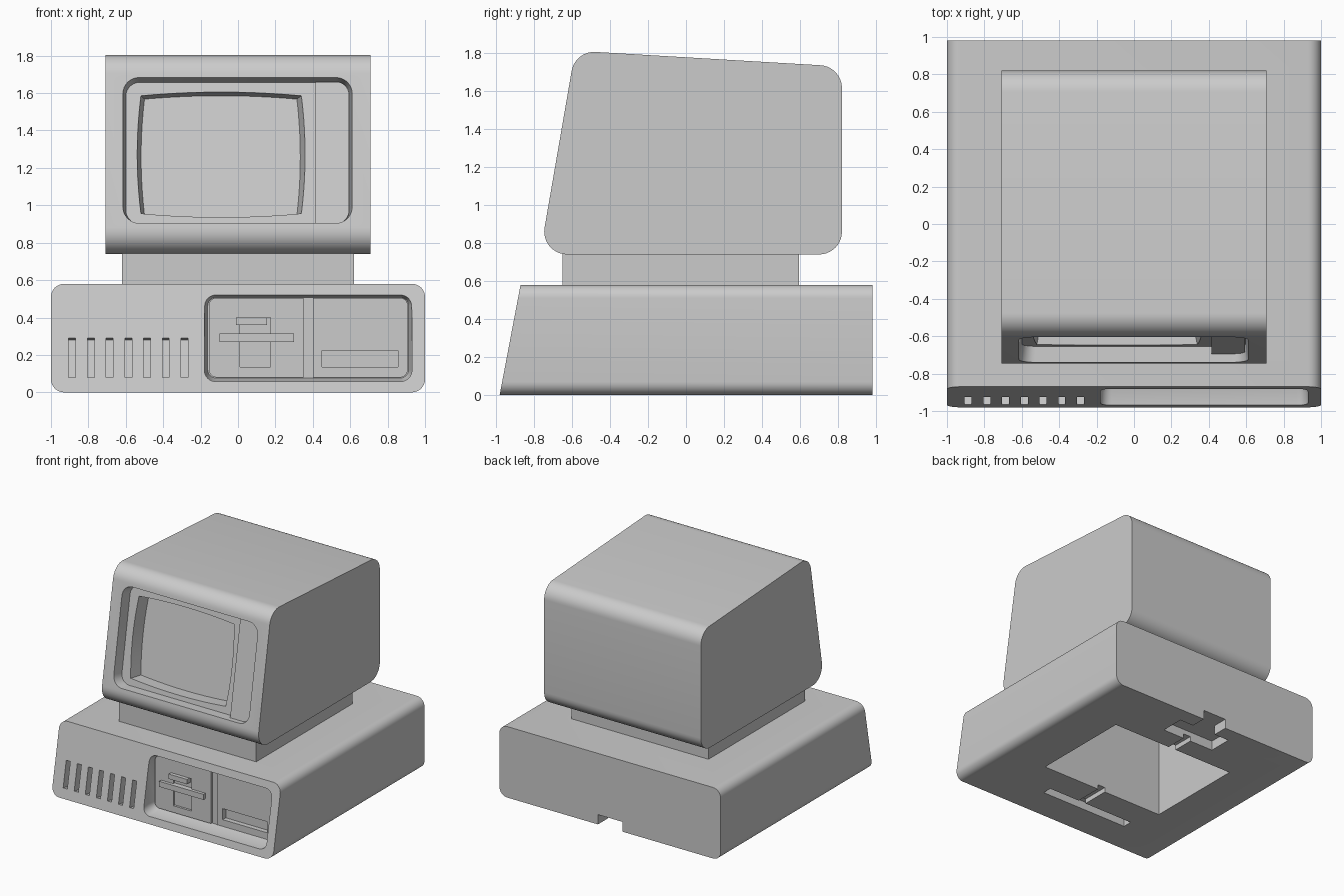
import bpy, bmesh, math
from mathutils import Matrix, Vector

cube = bpy.data.objects.get("Cube")
if cube:
    bpy.data.objects.remove(cube)

GREY = (0.6, 0.6, 0.6, 1)
plastic = bpy.data.materials.new("grey plastic")
plastic.use_nodes = True
plastic.diffuse_color = GREY
plastic.node_tree.nodes["Principled BSDF"].inputs["Base Color"].default_value = GREY


def corners(x0, x1, z0, z1):
    return [Vector(p) for p in ((x0, z0), (x1, z0), (x1, z1), (x0, z1))]


def rounded(points, radii, steps=8):
    """Convex outline with an arc on each corner that has a radius."""
    out = []
    for i, p in enumerate(points):
        r = radii[i]
        if not r:
            out.append(p)
            continue
        a = (points[i - 1] - p).normalized()
        b = (points[(i + 1) % len(points)] - p).normalized()
        half = a.angle(b) / 2
        centre = p + (a + b).normalized() * r / math.sin(half)
        t = r / math.tan(half)
        start, end = p + a * t - centre, p + b * t - centre
        sweep = start.angle(end)
        for k in range(steps + 1):
            f = k / steps
            out.append(centre + (start * math.sin((1 - f) * sweep)
                                 + end * math.sin(f * sweep)) / math.sin(sweep))
    return out


def round_rect(x0, x1, z0, z1, r):
    return rounded(corners(x0, x1, z0, z1), [r] * 4)


def barrel(x0, x1, z0, z1, bulge, steps=10):
    """Rectangle with sides that bow outward, like an old picture tube."""
    pts = corners(x0, x1, z0, z1)
    out = []
    for i, p in enumerate(pts):
        q = pts[(i + 1) % 4]
        d = (q - p).normalized()
        for k in range(steps):
            f = k / steps
            out.append(p.lerp(q, f) + Vector((d.y, -d.x)) * bulge * 4 * f * (1 - f))
    return out


def loft(name, sections, frame):
    """Solid through (outline, depth) sections, placed by a frame."""
    bm = bmesh.new()
    loops = [[bm.verts.new(frame @ Vector((p[0], p[1], w))) for p in outline]
             for outline, w in sections]
    n = len(loops[0])
    for a, b in zip(loops, loops[1:]):
        for i in range(n):
            j = (i + 1) % n
            bm.faces.new((a[i], a[j], b[j], b[i]))
    bm.faces.new(loops[0])
    bm.faces.new(loops[-1])
    bmesh.ops.recalc_face_normals(bm, faces=bm.faces)
    mesh = bpy.data.meshes.new(name)
    bm.to_mesh(mesh)
    bm.free()
    mesh.materials.append(plastic)
    obj = bpy.data.objects.new(name, mesh)
    bpy.context.collection.objects.link(obj)
    return obj


def block(name, x0, x1, z0, z1, w0, w1, frame):
    return loft(name, [(corners(x0, x1, z0, z1), w0), (corners(x0, x1, z0, z1), w1)], frame)


def activate(obj):
    bpy.ops.object.select_all(action='DESELECT')
    obj.select_set(True)
    bpy.context.view_layer.objects.active = obj


def cut(obj, cutters):
    for c in cutters:
        c.hide_render = True
        mod = obj.modifiers.new("cut", 'BOOLEAN')
        mod.operation, mod.solver, mod.object = 'DIFFERENCE', 'EXACT', c
        activate(obj)
        bpy.ops.object.modifier_apply(modifier=mod.name)
        bpy.data.objects.remove(c)


def leaning(y0, z0, angle):
    """Frame on a front face that leans back: x, height, outward depth."""
    return (Matrix.Translation((0, y0, z0))
            @ Matrix.Rotation(math.pi / 2 - angle, 4, 'X')
            @ Matrix.Diagonal((1, 1 / math.cos(angle), 1, 1))
            @ Matrix.Translation((0, -z0, 0)))


UPRIGHT = Matrix.Rotation(math.pi / 2, 4, 'X')      # x, z, depth = -y
FLAT = Matrix.Identity(4)                           # x, y, depth = z
SIDE = Matrix(((0, 0, 1, 0), (1, 0, 0, 0), (0, 1, 0, 0), (0, 0, 0, 1)))  # y, z, depth = x

# System unit: rounded box with a sloping front
H, LEAN = 0.58, 0.11
unit_shape = round_rect(-1, 1, 0, H, 0.07)
unit = loft("system_unit", [(unit_shape, 0.98), (unit_shape, -0.98)], UPRIGHT)
for v in unit.data.vertices:
    if v.co.y < 0:
        v.co.y += LEAN * v.co.z / H

unit_front = leaning(-0.98, 0, math.atan(LEAN / H))
vents = [block("vent", -0.905 + i * 0.1, -0.868 + i * 0.1, 0.08, 0.29, -0.06, 0.1, unit_front)
         for i in range(7)]
bay_outer = round_rect(-0.18, 0.93, 0.058, 0.525, 0.06)
bay_inner = round_rect(-0.162, 0.912, 0.076, 0.507, 0.045)
bay = loft("bay", [(bay_outer, 1.1), (bay_outer, 0.9), (bay_inner, 0.83)], UPRIGHT)
# Underside opening, cable channels and rear notch
underside = [
    block("well", -0.58, 0.58, -0.39, 0.47, -0.1, 0.7, FLAT),
    block("front_slot", -0.49, 0.33, -0.705, -0.625, -0.1, 0.07, FLAT),
    block("front_channel", -0.03, 0.04, -0.65, -0.3, -0.1, 0.04, FLAT),
    block("rear_channel", -0.03, 0.04, 0.4, 0.7, -0.1, 0.04, FLAT),
    block("rear_slot", -0.25, 0.24, 0.65, 0.85, -0.1, 0.08, FLAT),
    block("rear_notch", -0.11, 0.11, 0.8, 1.1, -0.1, 0.08, FLAT),
]
cut(unit, vents + [bay] + underside)

# Disk drives inside the bay
left_drive = loft("left_drive", [
    (rounded(corners(-0.155, 0.35, 0.08, 0.505), (0.04, 0, 0, 0.04)), w)
    for w in (0.82, 0.85)], UPRIGHT)
right_drive = loft("right_drive", [
    (rounded(corners(0.4, 0.907, 0.08, 0.505), (0, 0.04, 0.04, 0)), w)
    for w in (0.78, 0.84)], UPRIGHT)
cut(left_drive, [block("finger_recess", 0.01, 0.175, 0.135, 0.4, 0.832, 0.95, UPRIGHT)])
cut(right_drive, [block("label_recess", 0.45, 0.855, 0.135, 0.225, 0.8, 0.95, UPRIGHT)])
cut(unit, [block("right_pocket", 0.45, 0.855, 0.135, 0.225, 0.79, 0.95, UPRIGHT)])
disk_slot = block("disk_slot_bar", -0.1, 0.3, 0.27, 0.315, 0.825, 0.875, UPRIGHT)
latch = block("drive_latch", -0.01, 0.155, 0.36, 0.4, 0.825, 0.88, UPRIGHT)

# Stand, hollow from below
stand = block("monitor_stand", -0.62, 0.62, -0.65, 0.595, 0.56, 0.76, FLAT)
cut(stand, [block("stand_well", -0.58, 0.58, -0.39, 0.47, 0.4, 0.72, FLAT)])

# Monitor case: side profile swept across the width
profile = [Vector(p) for p in ((-0.768, 0.74), (0.82, 0.74), (0.82, 1.728), (-0.583, 1.811))]
case_shape = rounded(profile, (0.12, 0.12, 0.12, 0.12), 10)
case = loft("monitor_case", [(case_shape, -0.708), (case_shape, 0.708)], SIDE)
screen_front = leaning(-0.768, 0.74, math.atan(0.185 / 1.071))
bezel_outer = round_rect(-0.615, 0.61, 0.905, 1.683, 0.085)
bezel_inner = round_rect(-0.6, 0.597, 0.915, 1.672, 0.075)
bezel = loft("bezel", [(bezel_outer, 0.2), (bezel_outer, 0), (bezel_inner, -0.085)], screen_front)
tube_outer = barrel(-0.52, 0.34, 0.97, 1.6, 0.02)
tube_inner = barrel(-0.5, 0.315, 0.98, 1.6, 0.018)
tube = loft("tube", [(tube_outer, 0), (tube_outer, -0.08), (tube_inner, -0.19)], screen_front)
cut(case, [bezel, tube])

# Raised control strip beside the screen
strip = rounded(corners(0.415, 0.594, 0.91, 1.668), (0, 0.07, 0.07, 0))
control_strip = loft("control_strip", [(strip, -0.1), (strip, -0.045)], screen_front)

for part in (unit, left_drive, right_drive, disk_slot, latch, stand, case, control_strip):
    activate(part)
    bpy.ops.object.shade_smooth_by_angle(angle=math.radians(30))
